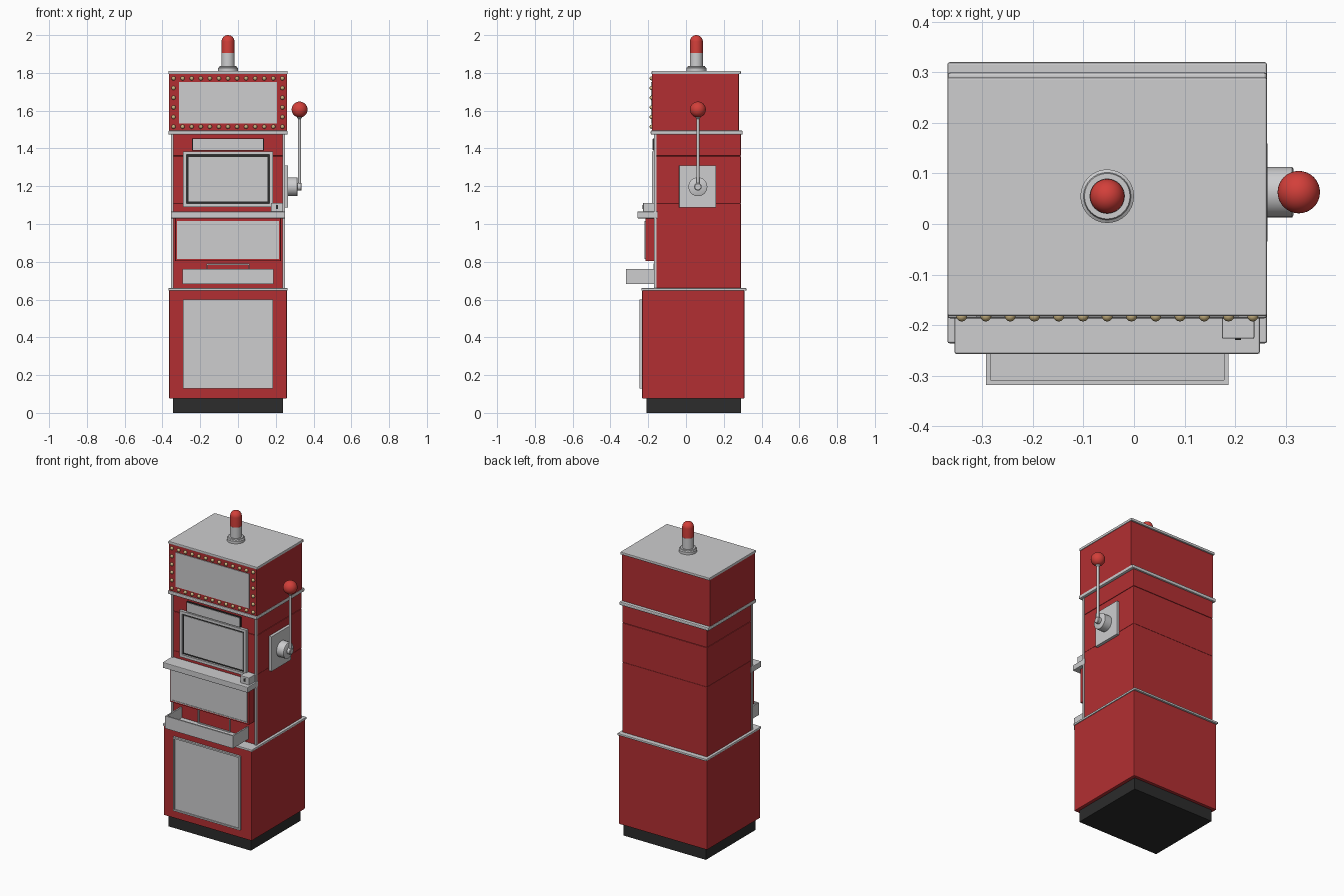
import bpy, bmesh, math
from mathutils import Vector

if "Cube" in bpy.data.objects:
    bpy.data.objects.remove(bpy.data.objects["Cube"], do_unlink=True)

CX = -0.053  # centre line of the cabinet


def material(name, r, g, b):
    m = bpy.data.materials.new(name)
    m.use_nodes = True
    m.diffuse_color = (r, g, b, 1)
    m.node_tree.nodes["Principled BSDF"].inputs["Base Color"].default_value = (r, g, b, 1)
    return m


RED = material("cabinet red", 0.45, 0.028, 0.032)
BRIGHT = material("bright red", 0.65, 0.05, 0.042)
GREY = material("light grey", 0.61, 0.61, 0.62)
BLACK = material("black", 0.025, 0.025, 0.025)
GOLD = material("bulb gold", 0.58, 0.45, 0.22)


def finish(bm, name, *mats):
    mesh = bpy.data.meshes.new(name)
    bm.to_mesh(mesh)
    bm.free()
    for m in mats:
        mesh.materials.append(m)
    ob = bpy.data.objects.new(name, mesh)
    bpy.context.scene.collection.objects.link(ob)
    return ob


def box_mesh(half, y, z, x):
    bm = bmesh.new()
    bmesh.ops.create_cube(bm, size=1)
    for v in bm.verts:
        v.co = (x + 2 * half * v.co.x,
                sum(y) / 2 + (y[1] - y[0]) * v.co.y,
                sum(z) / 2 + (z[1] - z[0]) * v.co.z)
    return bm


def box(name, half, y, z, mat, x=CX, bevel=0.0):
    bm = box_mesh(half, y, z, x)
    if bevel:
        bmesh.ops.bevel(bm, geom=bm.edges[:], offset=bevel, segments=2,
                        profile=0.5, affect='EDGES')
    return finish(bm, name, mat)


def recessed(name, half, y, z, mat, inner, border, depth, facing=(0, -1, 0)):
    """Box whose face in one direction is sunk behind a rim."""
    bm = box_mesh(half, y, z, CX)
    bm.normal_update()
    d = Vector(facing)
    face = max(bm.faces, key=lambda f: f.normal.dot(d))
    bmesh.ops.inset_region(bm, faces=[face], thickness=border)
    new = bmesh.ops.extrude_discrete_faces(bm, faces=[face])["faces"][0]
    bmesh.ops.translate(bm, verts=new.verts[:], vec=-d * depth)
    new.material_index = 1
    return finish(bm, name, mat, inner)


def lathe(name, profile, origin, mat, axis='Z', steps=32):
    """Spin (radius, height) points round an axis through origin."""
    bm = bmesh.new()
    vs = [bm.verts.new((r, 0, h)) for r, h in profile]
    es = [bm.edges.new(p) for p in zip(vs, vs[1:])]
    bmesh.ops.spin(bm, geom=vs + es, axis=(0, 0, 1), cent=(0, 0, 0),
                   angle=math.tau, steps=steps)
    bmesh.ops.remove_doubles(bm, verts=bm.verts[:], dist=1e-5)
    bmesh.ops.recalc_face_normals(bm, faces=bm.faces[:])
    ob = finish(bm, name, mat)
    ob.location = origin
    if axis == 'X':
        ob.rotation_euler.y = math.pi / 2
    smooth(ob)
    return ob


def smooth(ob):
    bpy.ops.object.select_all(action='DESELECT')
    ob.select_set(True)
    bpy.context.view_layer.objects.active = ob
    bpy.ops.object.shade_smooth_by_angle(angle=math.radians(35))


def arc(r, h, start, n=12):
    """Profile of a ball from an angle up to its pole."""
    pts = [(r * math.cos(a), h + r * math.sin(a))
           for a in (start + (math.pi / 2 - start) * i / n for i in range(n))]
    return pts + [(0, h + r)]


# Cabinet body
box("plinth", 0.291, (-0.21, 0.29), (0, 0.08), BLACK)
box("lower_cabinet", 0.312, (-0.232, 0.309), (0.075, 0.65), RED, bevel=0.005)
box("lower_trim", 0.316, (-0.236, 0.32), (0.647, 0.661), GREY, bevel=0.004)
for name, z in (("body_lower", (0.655, 1.108)), ("body_middle", (1.108, 1.359)),
                ("body_upper", (1.361, 1.48))):
    box(name, 0.299, (-0.162, 0.29), z, RED, bevel=0.002)
box("upper_trim", 0.316, (-0.187, 0.3), (1.473, 1.495), GREY, bevel=0.006)
box("top_box", 0.312, (-0.18, 0.28), (1.49, 1.797), RED, bevel=0.003)
box("top_cap", 0.316, (-0.182, 0.29), (1.793, 1.81), GREY, bevel=0.004)
for side, s in (("left", 1), ("right", -1)):
    box(side + "_corner_strip", 0.006, (-0.17, -0.155), (0.66, 1.475), GREY,
        x=CX + s * 0.295)

# Marquee with a border of bulbs
box("marquee_panel", 0.26, (-0.184, -0.176), (1.532, 1.753), GREY)
cols, rows = 13, 6
for i in range(cols):
    for j in range(rows):
        if i in (0, cols - 1) or j in (0, rows - 1):
            bm = bmesh.new()
            bmesh.ops.create_uvsphere(bm, u_segments=12, v_segments=8, radius=0.011)
            bulb = finish(bm, "bulb", GOLD)
            bulb.location = (CX + 0.288 * (2 * i / (cols - 1) - 1), -0.182,
                             1.515 + 0.256 * j / (rows - 1))
            smooth(bulb)

# Screen and the sign above it
recessed("screen_frame", 0.237, (-0.18, -0.155), (1.09, 1.385), GREY, BLACK, 0.025, 0.012)
box("screen", 0.208, (-0.171, -0.16), (1.119, 1.356), GREY)
box("sign_body", 0.19, (-0.174, -0.155), (1.388, 1.452), BLACK)
box("sign_face", 0.186, (-0.177, -0.17), (1.391, 1.449), GREY)

# Shelf with coin slot
box("shelf", 0.302, (-0.257, -0.15), (1.03, 1.066), GREY, bevel=0.004)
box("coin_box", 0.032, (-0.227, -0.15), (1.06, 1.112), GREY, x=0.206, bevel=0.003)
box("coin_slot", 0.006, (-0.229, -0.22), (1.08, 1.1), BLACK, x=0.206)

# Belly panel
box("belly_box", 0.28, (-0.215, -0.15), (0.803, 1.03), RED, bevel=0.003)
recessed("belly_panel", 0.27, (-0.221, -0.21), (0.815, 1.015), GREY, GREY, 0.008, 0.003)

# Payout opening and open coin tray
recessed("payout_opening", 0.115, (-0.171, -0.14), (0.69, 0.79), GREY, BLACK, 0.01, 0.012)
recessed("coin_tray", 0.24, (-0.318, -0.148), (0.682, 0.762), GREY, GREY, 0.013, 0.068,
         facing=(0, 0, 1))

# Lower door
recessed("lower_door", 0.237, (-0.245, -0.225), (0.128, 0.601), GREY, GREY, 0.014, 0.007)

# Beacon on the roof
BEACON = (CX, 0.055, 1.808)
lathe("beacon_base", [(0, 0), (0.053, 0), (0.053, 0.018), (0.047, 0.022), (0.045, 0.028),
                      (0.035, 0.028), (0.035, 0.097), (0, 0.097)], BEACON, GREY)
lathe("beacon_lamp", [(0, 0.09), (0.034, 0.09)] + arc(0.034, 0.158, 0), BEACON, BRIGHT)

# Pull lever on the left side
LY, LZ = 0.063, 1.197
box("lever_plate", 0.01, (-0.036, 0.16), (1.087, 1.31), GREY, x=0.254, bevel=0.002)
lathe("lever_boss", [(0, 0), (0.05, 0), (0.05, 0.055), (0.045, 0.058), (0, 0.058)],
      (0.258, LY, LZ), GREY, 'X')
lathe("lever_hub", [(0, 0), (0.02, 0), (0.02, 0.024), (0.016, 0.027), (0, 0.027)],
      (0.31, LY, LZ), GREY, 'X')
lathe("lever_rod", [(0, -0.012), (0.008, -0.012), (0.008, 0.36), (0.014, 0.366),
                    (0.014, 0.378), (0, 0.378)], (0.326, LY, LZ), GREY, steps=16)
lathe("lever_knob", [(0, -0.042)] + arc(0.042, 0, -math.pi / 2 + 0.1, 20),
      (0.326, LY, 1.606), BRIGHT)
